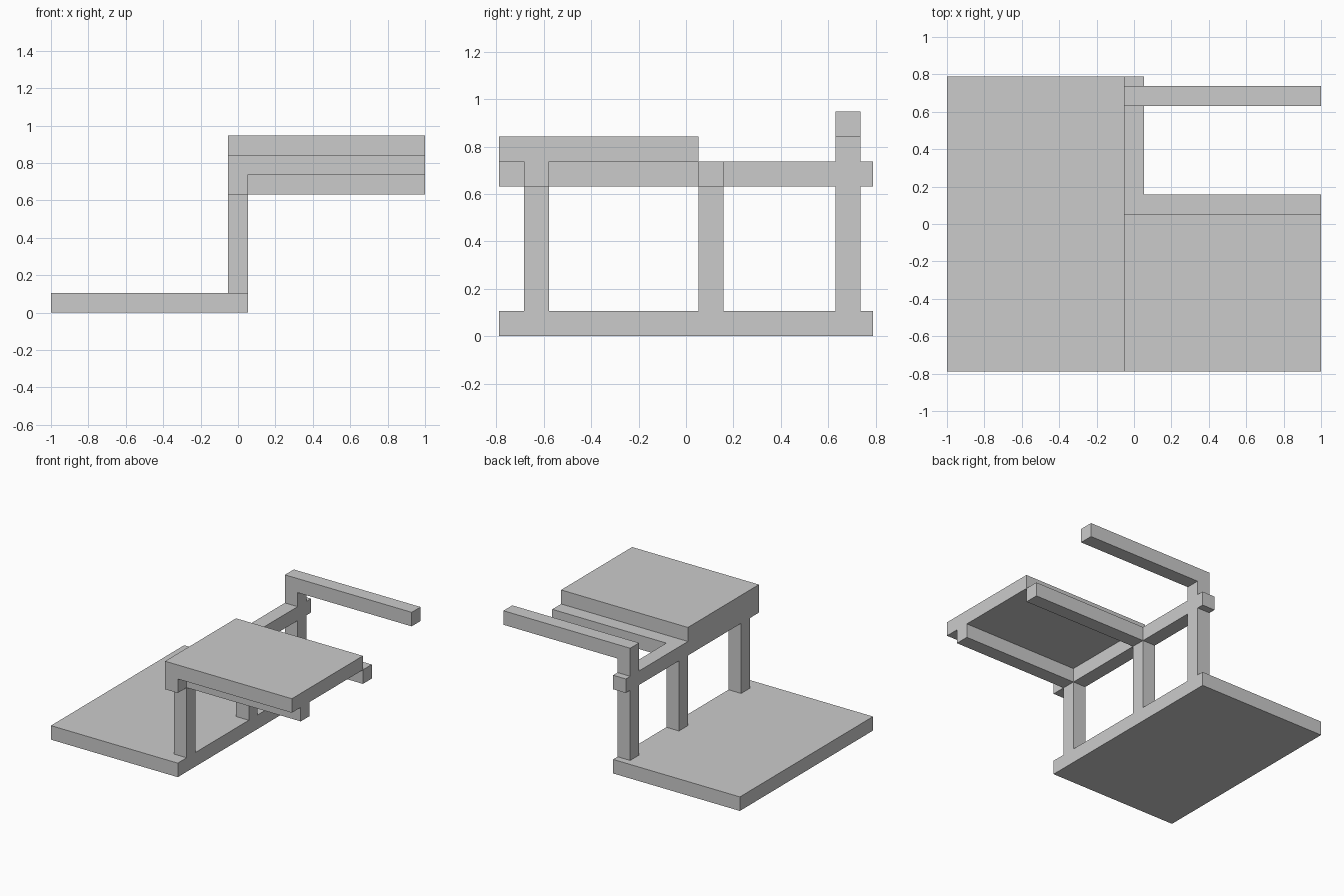
import bpy

if "Cube" in bpy.data.objects:
    bpy.data.objects.remove(bpy.data.objects["Cube"])

U = 2 / 19            # building module: every beam and slab is one module thick
X0, Y0 = -1.0, -7.5 * U

grey = bpy.data.materials.new("light_grey")
grey.diffuse_color = (0.6, 0.6, 0.6, 1)
grey.use_nodes = True
grey.node_tree.nodes["Principled BSDF"].inputs["Base Color"].default_value = grey.diffuse_color


def box(name, x, y, z):
    """Box spanning (start, end) modules on each axis, counted from the corner."""
    lo = (X0 + x[0] * U, Y0 + y[0] * U, z[0] * U)
    size = [(b - a) * U for a, b in (x, y, z)]
    bpy.ops.mesh.primitive_cube_add(size=1)
    ob = bpy.context.object
    ob.name = ob.data.name = name
    for v in ob.data.vertices:
        v.co = [lo[i] + (v.co[i] + 0.5) * size[i] for i in range(3)]
    ob.data.materials.append(grey)
    return ob


# Ground slab
box("base_slab", (0, 10), (0, 15), (0, 1))

# Upright posts along the slab edge
for name, y in (("front_post", 1), ("middle_post", 8), ("back_post", 13.5)):
    box(name, (9, 10), (y, y + 1), (1, 6))

# Rail resting on the posts
box("long_rail", (9, 10), (0, 15), (6, 7))

# Cantilevered arms level with the rail
for name, y in (("front_arm", 1), ("middle_arm", 8)):
    box(name, (10, 19), (y, y + 1), (6, 7))

# Seat slab resting on the rail and the front arm
box("seat_slab", (9, 19), (0, 8), (7, 8))

# Raised back arm on a short riser
box("back_riser", (9, 10), (13.5, 14.5), (7, 8))
box("back_arm", (9, 19), (13.5, 14.5), (8, 9))
